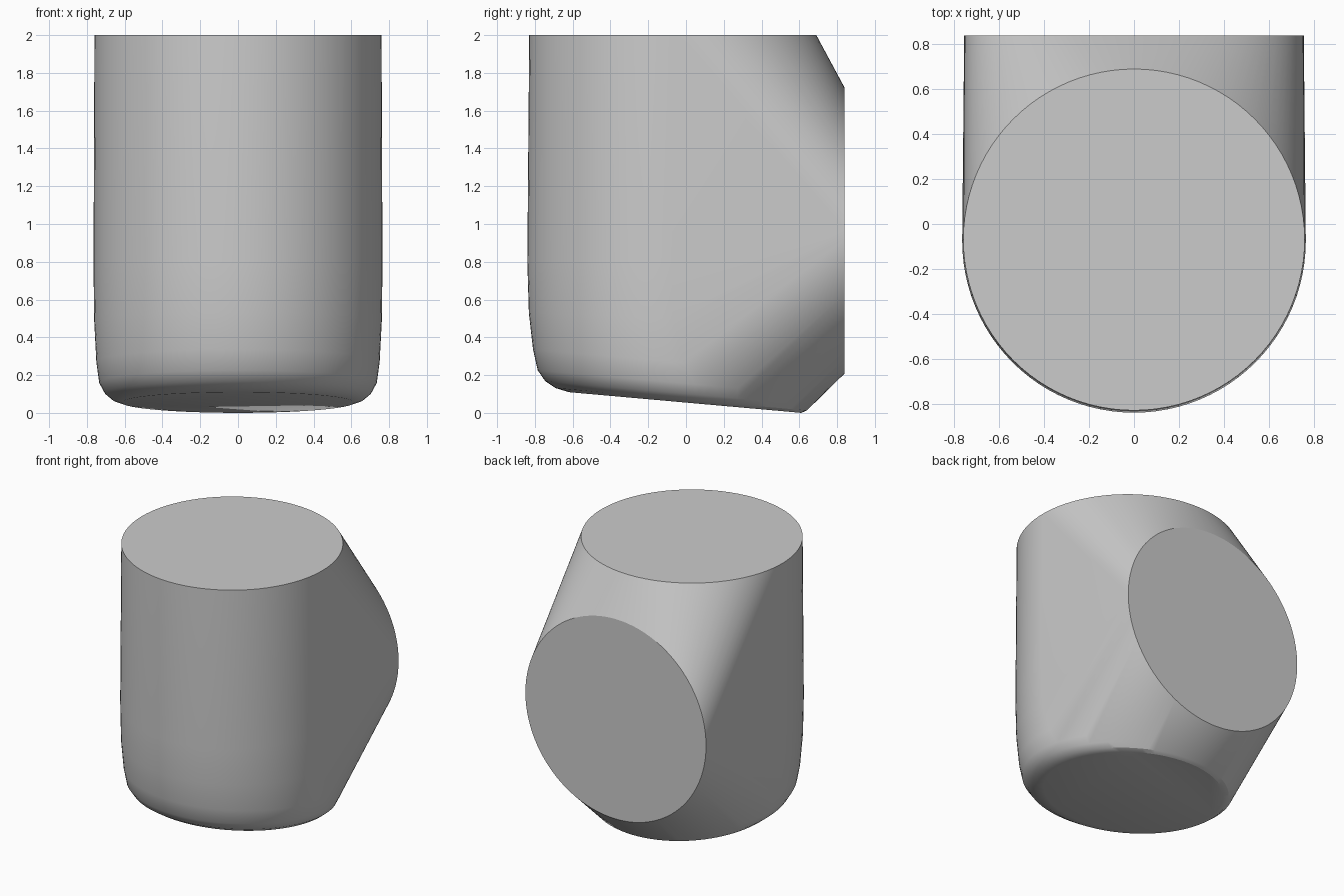
import bpy, bmesh
from math import sin, cos, pi, radians

if "Cube" in bpy.data.objects:
    bpy.data.objects.remove(bpy.data.objects["Cube"])

N = 96
SLOPE = 0.089  # tilt of the base


def ring(bm, cy, cz, r, slope=0.0):
    """Horizontal circle, optionally sheared down towards the back."""
    for i in range(N):
        a = 2 * pi * i / N
        y = r * sin(a)
        bm.verts.new((r * cos(a), cy + y, cz - slope * y))


bm = bmesh.new()

# Upright body: flat top, nearly straight wall, rounded tilted base
for cy, cz, r, slope in [
    (-0.07, 2.0, 0.76, 0),
    (-0.075, 0.8, 0.765, 0),
    (-0.07, 0.5, 0.762, 0.04),
    (-0.06, 0.27, 0.75, SLOPE),
    (-0.05, 0.16, 0.735, SLOPE),
    (-0.04, 0.105, 0.705, SLOPE),
    (-0.025, 0.072, 0.665, SLOPE),
    (-0.005, 0.055, 0.615, SLOPE),
]:
    ring(bm, cy, cz, r, slope)

# Round vertical face at the back
for i in range(N):
    a = 2 * pi * i / N
    bm.verts.new((0.756 * cos(a), 0.84, 0.965 + 0.756 * sin(a)))

# Stretch one skin around the body and the back disc
res = bmesh.ops.convex_hull(bm, input=bm.verts[:])
loose = [v for v in bm.verts if not v.link_faces]
bmesh.ops.delete(bm, geom=loose, context='VERTS')
bmesh.ops.dissolve_limit(bm, angle_limit=radians(0.2),
                         verts=bm.verts[:], edges=bm.edges[:])
bmesh.ops.recalc_face_normals(bm, faces=bm.faces[:])

mesh = bpy.data.meshes.new("hull_body")
bm.to_mesh(mesh)
bm.free()
body = bpy.data.objects.new("hull_body", mesh)
bpy.context.collection.objects.link(body)

# Smooth skin, sharp rim at the top
bpy.context.view_layer.objects.active = body
body.select_set(True)
bpy.ops.object.shade_smooth_by_angle(angle=radians(25))
